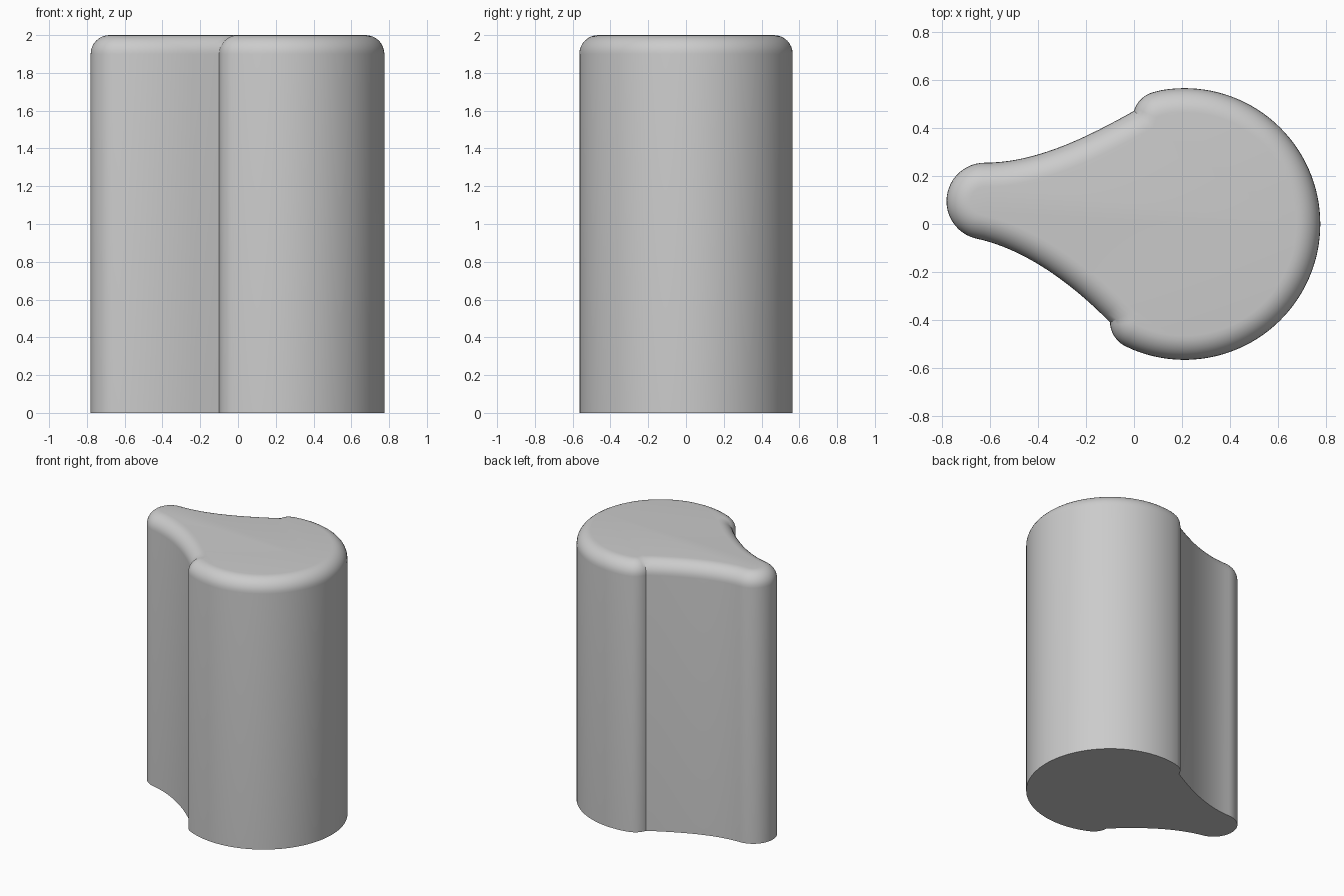
import bpy
import bmesh
from math import sin, cos, radians, pi
from mathutils import Vector

if "Cube" in bpy.data.objects:
    bpy.data.objects.remove(bpy.data.objects["Cube"], do_unlink=True)

HEIGHT, ROUND, STEPS = 2.0, 0.1, 8


def arc(cx, cy, r, a0, a1, n):
    angles = [radians(a0 + (a1 - a0) * i / n) for i in range(n + 1)]
    return [Vector((cx + r * cos(a), cy + r * sin(a))) for a in angles]


def bezier(p0, p1, p2, p3, n):
    # interior points only; the ends belong to the neighbouring arcs
    p0, p1, p2, p3 = map(Vector, (p0, p1, p2, p3))
    ts = [i / n for i in range(1, n)]
    return [p0 * (1-t)**3 + p1 * 3*t*(1-t)**2 + p2 * 3*t*t*(1-t) + p3 * t**3 for t in ts]


def inset(points, d):
    # mitred inward offset of a counter-clockwise outline
    out = []
    for i, p in enumerate(points):
        e0 = (p - points[i - 1]).normalized()
        e1 = (points[(i + 1) % len(points)] - p).normalized()
        n0, n1 = Vector((-e0.y, e0.x)), Vector((-e1.y, e1.x))
        out.append(p + (n0 + n1) * (d / (1 + n0.dot(n1))))
    return out


# Outline: round body, two small shoulders, concave flanks, rounded tip
front_shoulder = arc(0.015, -0.405, 0.115, -177.8, -115.7, 10)
body = arc(0.21, 0, 0.565, -115.7, 103, 72)
back_shoulder = arc(0.109, 0.438, 0.114, 103, 163.6, 10)
tip = arc(-0.62, 0.095, 0.16, 90, 255, 24)
back_flank = bezier(back_shoulder[-1], (-0.18, 0.37), (-0.40, 0.255), tip[0], 20)
front_flank = bezier(tip[-1], (-0.46, -0.10), (-0.26, -0.245), front_shoulder[0], 20)
outline = front_shoulder + body[1:-1] + back_shoulder + back_flank + tip + front_flank

# Stack of rings: straight wall, then quarter-round top edge
bm = bmesh.new()
levels = [(0, 0)]
for i in range(STEPS + 1):
    a = pi / 2 * i / STEPS
    levels.append((ROUND * (1 - cos(a)), HEIGHT - ROUND + ROUND * sin(a)))
rings = [[bm.verts.new((p.x, p.y, z)) for p in inset(outline, d)] for d, z in levels]
for low, high in zip(rings, rings[1:]):
    for i in range(len(low)):
        j = (i + 1) % len(low)
        bm.faces.new((low[i], low[j], high[j], high[i]))
bm.faces.new(rings[-1])
bm.faces.new(list(reversed(rings[0])))

mesh = bpy.data.meshes.new("teardrop_block")
bm.to_mesh(mesh)
bm.free()
block = bpy.data.objects.new("teardrop_block", mesh)
bpy.context.collection.objects.link(block)

# Plain grey finish
grey = bpy.data.materials.new("plain_grey")
grey.use_nodes = True
colour = (0.6, 0.6, 0.6, 1)
grey.diffuse_color = colour
grey.node_tree.nodes["Principled BSDF"].inputs["Base Color"].default_value = colour
mesh.materials.append(grey)

bpy.ops.object.select_all(action='DESELECT')
block.select_set(True)
bpy.context.view_layer.objects.active = block
bpy.ops.object.shade_smooth_by_angle(angle=radians(30))
